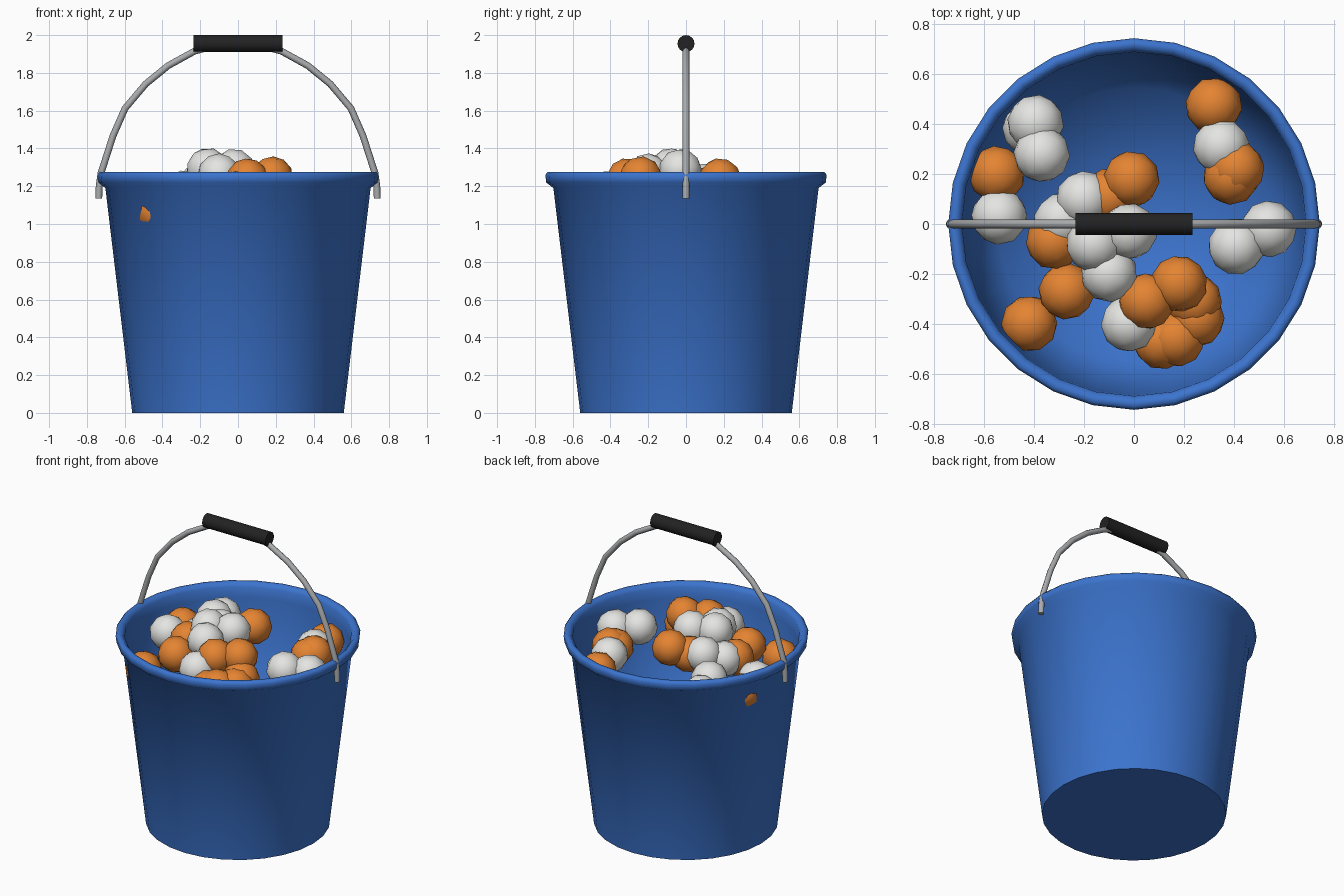
import bpy, bmesh, math, random
from mathutils import Matrix, Vector, Euler

if "Cube" in bpy.data.objects:
    bpy.data.objects.remove(bpy.data.objects["Cube"], do_unlink=True)
random.seed(4)


def material(name, rgb, rough=0.6):
    m = bpy.data.materials.new(name)
    m.use_nodes = True
    m.diffuse_color = (*rgb, 1)
    bsdf = next(n for n in m.node_tree.nodes if n.type == "BSDF_PRINCIPLED")
    bsdf.inputs["Base Color"].default_value = (*rgb, 1)
    bsdf.inputs["Roughness"].default_value = rough
    return m


BLUE = material("bucket_blue", (0.045, 0.175, 0.62))
ORANGE = material("ball_orange", (0.78, 0.23, 0.032))
WHITE = material("ball_white", (0.78, 0.78, 0.76))
METAL = material("wire_grey", (0.40, 0.41, 0.42))
BLACK = material("grip_black", (0.016, 0.016, 0.017))


def finish(name, bm, mat):
    mesh = bpy.data.meshes.new(name)
    bm.to_mesh(mesh)
    bm.free()
    mesh.materials.append(mat)
    obj = bpy.data.objects.new(name, mesh)
    bpy.context.collection.objects.link(obj)
    return obj


# Bucket: one profile spun around z, with a flared rounded rim
profile = [(0, 0), (0.56, 0), (0.702, 1.19), (0.74, 1.22), (0.745, 1.26),
           (0.733, 1.275), (0.71, 1.275), (0.69, 1.25), (0.687, 1.18),
           (0.548, 0.02), (0, 0.02)]
bm = bmesh.new()
verts = [bm.verts.new((r, 0, z)) for r, z in profile]
edges = [bm.edges.new(pair) for pair in zip(verts, verts[1:])]
bmesh.ops.spin(bm, geom=verts + edges, cent=(0, 0, 0), axis=(0, 0, 1),
               angle=math.tau, steps=28, use_duplicate=False)
bmesh.ops.remove_doubles(bm, verts=bm.verts, dist=0.0005)
bmesh.ops.recalc_face_normals(bm, faces=bm.faces)
for f in bm.faces:
    f.smooth = True
for e in bm.edges:
    # crisp outer edge of the base
    e.smooth = not all(v.co.z < 0.001 and v.co.xy.length > 0.5 for v in e.verts)
finish("bucket", bm, BLUE)

# Handle wire: half of the path is mirrored to the other side
half = [(0.737, 1.135), (0.735, 1.2), (0.725, 1.27), (0.662, 1.466), (0.598, 1.612),
        (0.488, 1.742), (0.37, 1.838), (0.23, 1.915), (0.1, 1.95)]
path = [(-x, z) for x, z in half] + [(x, z) for x, z in reversed(half)]
curve = bpy.data.curves.new("handle_wire", "CURVE")
curve.dimensions = "3D"
curve.bevel_depth = 0.018
curve.bevel_resolution = 2
curve.use_fill_caps = True
spline = curve.splines.new("POLY")
spline.points.add(len(path) - 1)
for p, (x, z) in zip(spline.points, path):
    p.co = (x, 0, z, 1)
spline.use_smooth = True
curve.materials.append(METAL)
wire = bpy.data.objects.new("handle_wire", curve)
bpy.context.collection.objects.link(wire)

# Grip: cylinder lying along x
bpy.ops.mesh.primitive_cylinder_add(vertices=16, radius=0.045, depth=0.47,
                                    location=(0, 0, 1.955), rotation=(0, math.pi / 2, 0))
grip = bpy.context.object
grip.name = "handle_grip"
grip.data.materials.append(BLACK)
bpy.ops.object.shade_smooth_by_angle(angle=math.radians(40))


# Balls: faceted spheres with smooth shading, each turned differently
def balls(name, mat, centres):
    bm = bmesh.new()
    for c in centres:
        turn = Euler([random.uniform(0, math.tau) for _ in range(3)]).to_matrix().to_4x4()
        bmesh.ops.create_icosphere(bm, subdivisions=2, radius=0.114,
                                   matrix=Matrix.Translation(Vector(c)) @ turn)
    for f in bm.faces:
        f.smooth = True
    finish(name, bm, mat)


balls("orange_balls", ORANGE, [
    (0.32, 0.475, 1.11), (0.41, 0.22, 1.15), (0.39, 0.19, 1.14), (-0.55, 0.20, 1.09),
    (-0.01, 0.18, 1.235), (-0.10, 0.11, 1.19), (-0.32, -0.07, 1.16), (-0.27, -0.27, 1.15),
    (-0.42, -0.40, 1.06), (0.05, -0.31, 1.235), (0.18, -0.24, 1.245), (0.24, -0.31, 1.14),
    (0.25, -0.38, 1.12), (0.11, -0.47, 1.1), (0.17, -0.46, 1.12)])
balls("white_balls", WHITE, [
    (0.35, 0.31, 1.14), (-0.395, 0.405, 1.12), (-0.37, 0.28, 1.16), (-0.415, 0.385, 1.02),
    (-0.54, 0.03, 1.11), (-0.20, 0.10, 1.21), (-0.29, 0.01, 1.17), (-0.16, -0.08, 1.29),
    (-0.02, -0.03, 1.285), (-0.10, -0.20, 1.26), (-0.02, -0.40, 1.17),
    (0.54, -0.02, 1.147), (0.41, -0.09, 1.16)])
